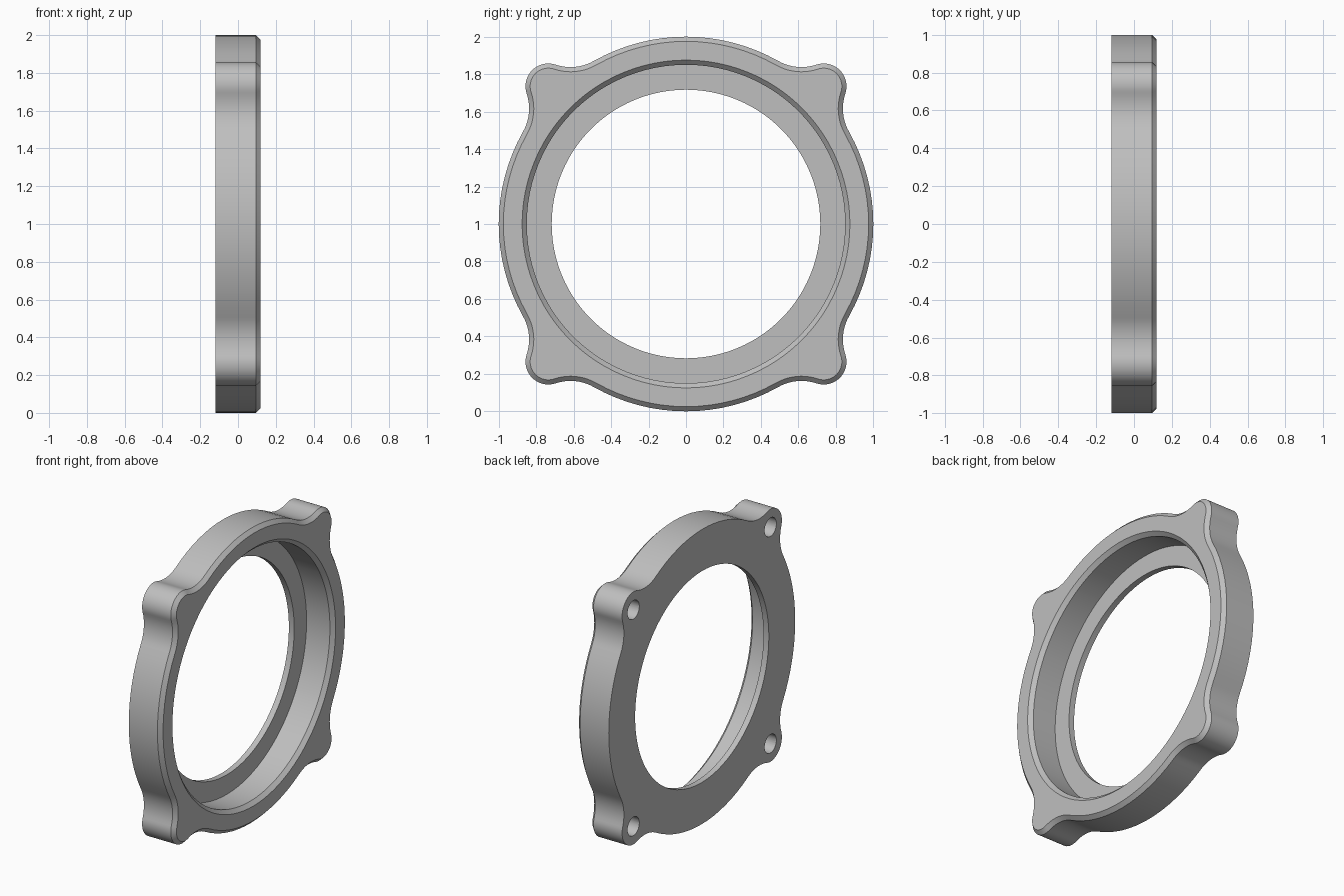
import bpy, bmesh, math
from mathutils import Vector, Matrix

cube = bpy.data.objects.get("Cube")
if cube:
    bpy.data.objects.remove(cube)

LOBE = 0.735       # lobe and screw hole offset along y and z
LOBE_R = 0.122
FILLET_R = 0.25
HALF = 0.12        # half thickness
BEVEL = 0.025
FLOOR = -0.08      # recess floor

grey = bpy.data.materials.new("plain grey")
grey.use_nodes = True
grey.diffuse_color = (0.52, 0.52, 0.52, 1)
grey.node_tree.nodes["Principled BSDF"].inputs["Base Color"].default_value = grey.diffuse_color


def arc(center, radius, start, end, steps):
    """Points along an arc, without the last one."""
    return [center + radius * Vector((math.cos(a), math.sin(a)))
            for a in (start + (end - start) * i / steps for i in range(steps))]


def outline(inset):
    """Round body with four filleted lobes, moved inward by inset."""
    lobe = Vector((LOBE, LOBE))
    d, far, near = lobe.length, 1 + FILLET_R, LOBE_R + FILLET_R
    join = math.pi / 4 - math.acos((d * d + far * far - near * near) / (2 * d * far))
    fillet = far * Vector((math.cos(join), math.sin(join)))
    to_lobe = lobe - fillet
    turn = math.atan2(to_lobe.y, to_lobe.x) % math.tau
    back = math.atan2(-to_lobe.y, -to_lobe.x)
    half = arc(Vector((0, 0)), 1 - inset, 0, join, 8)
    half += arc(fillet, FILLET_R + inset, join + math.pi, turn, 10)
    half += arc(lobe, LOBE_R - inset, back, math.pi / 4, 10)
    tip = lobe + (LOBE_R - inset) * lobe.normalized()
    quarter = half + [tip] + [Vector((p.y, p.x)) for p in reversed(half[1:])]
    return [Matrix.Rotation(k * math.pi / 2, 2) @ p for k in range(4) for p in quarter]


# Ring body: closed loop of cross-section rings
outer, top = outline(0), outline(BEVEL)
circle = lambda r: [p.normalized() * r for p in top]
rings = [(-HALF, outer), (HALF - BEVEL, outer), (HALF, top),
         (HALF, circle(0.875)), (HALF - BEVEL, circle(0.85)),
         (FLOOR, circle(0.85)), (FLOOR, circle(0.717)), (-HALF, circle(0.717))]
bm = bmesh.new()
loops = [[bm.verts.new((x, p.x, p.y + 1)) for p in pts] for x, pts in rings]
n = len(outer)
for k, a in enumerate(loops):
    b = loops[(k + 1) % len(loops)]
    for i in range(n):
        j = (i + 1) % n
        bm.faces.new((a[i], a[j], b[j], b[i]))
bmesh.ops.recalc_face_normals(bm, faces=bm.faces)
mesh = bpy.data.meshes.new("flange_ring")
bm.to_mesh(mesh)
bm.free()
mesh.materials.append(grey)
ring = bpy.data.objects.new("flange_ring", mesh)
bpy.context.collection.objects.link(ring)

# Blind screw holes in the back of the lobes
bm = bmesh.new()
for sy in (-1, 1):
    for sz in (-1, 1):
        place = Matrix.Translation((-HALF, sy * LOBE, 1 + sz * LOBE)) @ Matrix.Rotation(math.pi / 2, 4, 'Y')
        bmesh.ops.create_cone(bm, cap_ends=True, segments=32, radius1=0.063,
                              radius2=0.063, depth=0.34, matrix=place)
cut_mesh = bpy.data.meshes.new("hole_cutter")
bm.to_mesh(cut_mesh)
bm.free()
cut_mesh.materials.append(grey)
cutter = bpy.data.objects.new("hole_cutter", cut_mesh)
cutter.hide_render = True
bpy.context.collection.objects.link(cutter)

holes = ring.modifiers.new("screw_holes", 'BOOLEAN')
holes.operation = 'DIFFERENCE'
holes.solver = 'EXACT'
holes.object = cutter
bpy.ops.object.select_all(action='DESELECT')
ring.select_set(True)
bpy.context.view_layer.objects.active = ring
bpy.ops.object.modifier_apply(modifier=holes.name)
bpy.data.objects.remove(cutter)
bpy.ops.object.shade_smooth_by_angle(angle=math.radians(30))
